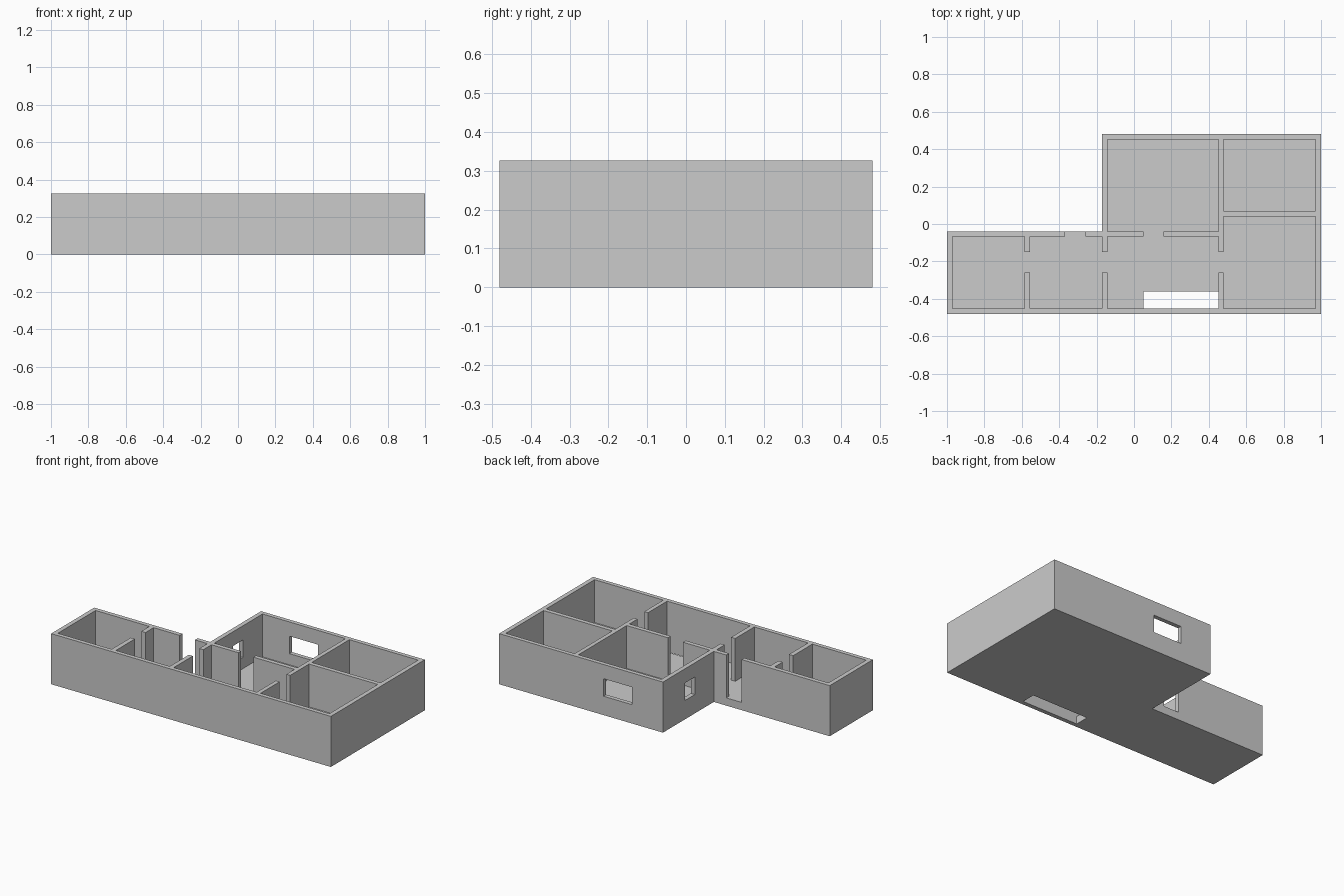
import bpy, bmesh

if "Cube" in bpy.data.objects:
    bpy.data.objects.remove(bpy.data.objects["Cube"])

HEIGHT = 0.327   # top of walls
FLOOR = 0.05     # floor slab thickness
OVER = 0.45      # cutters reach above the walls

# Solid L-shaped block
outline = [(-1, -0.48), (1, -0.48), (1, 0.48), (-0.171, 0.48),
           (-0.171, -0.04), (-1, -0.04)]
bm = bmesh.new()
base = bm.faces.new([bm.verts.new((x, y, 0)) for x, y in outline])
up = bmesh.ops.extrude_face_region(bm, geom=[base])
for v in up["geom"]:
    if isinstance(v, bmesh.types.BMVert):
        v.co.z = HEIGHT
bmesh.ops.recalc_face_normals(bm, faces=bm.faces)
mesh = bpy.data.meshes.new("house_shell")
bm.to_mesh(mesh)
bm.free()
house = bpy.data.objects.new("house_shell", mesh)
bpy.context.collection.objects.link(house)


def carve(name, x0, x1, y0, y1, z0=FLOOR, z1=OVER):
    """Cut an axis-aligned box out of the house."""
    bpy.ops.mesh.primitive_cube_add(
        size=1, location=((x0 + x1) / 2, (y0 + y1) / 2, (z0 + z1) / 2))
    cutter = bpy.context.object
    cutter.name = name
    cutter.scale = (x1 - x0, y1 - y0, z1 - z0)
    cutter.hide_render = True
    bpy.context.view_layer.objects.active = house
    mod = house.modifiers.new(name, 'BOOLEAN')
    mod.operation = 'DIFFERENCE'
    mod.solver = 'EXACT'
    mod.object = cutter
    bpy.ops.object.modifier_apply(modifier=name)
    bpy.data.objects.remove(cutter, do_unlink=True)


# Rooms
carve("left_room", -0.971, -0.586, -0.453, -0.068)
carve("entry_room", -0.556, -0.171, -0.453, -0.068)
carve("stair_hall", -0.142, 0.452, -0.453, -0.068)
carve("right_front_room", 0.479, 0.971, -0.453, 0.041)
carve("right_back_room", 0.479, 0.971, 0.069, 0.453)
carve("back_room", -0.142, 0.452, -0.04, 0.453)

# Doorways through the three cross walls
for i, (x0, x1) in enumerate([(-0.586, -0.556), (-0.171, -0.142), (0.452, 0.479)]):
    carve(f"cross_door_{i}", x0 - 0.01, x1 + 0.01, -0.258, -0.151)

# Doorway to the back room and the entrance
carve("back_room_door", 0.05, 0.157, -0.08, -0.03)
carve("entrance", -0.369, -0.26, -0.08, 0.0)

# Windows
carve("back_window", 0.05, 0.254, 0.44, 0.5, 0.122, 0.235)
carve("side_window", -0.19, -0.13, 0.154, 0.256, 0.122, 0.235)

# Stairwell opening in the floor
carve("stairwell", 0.05, 0.452, -0.453, -0.362, -0.1, 0.2)
